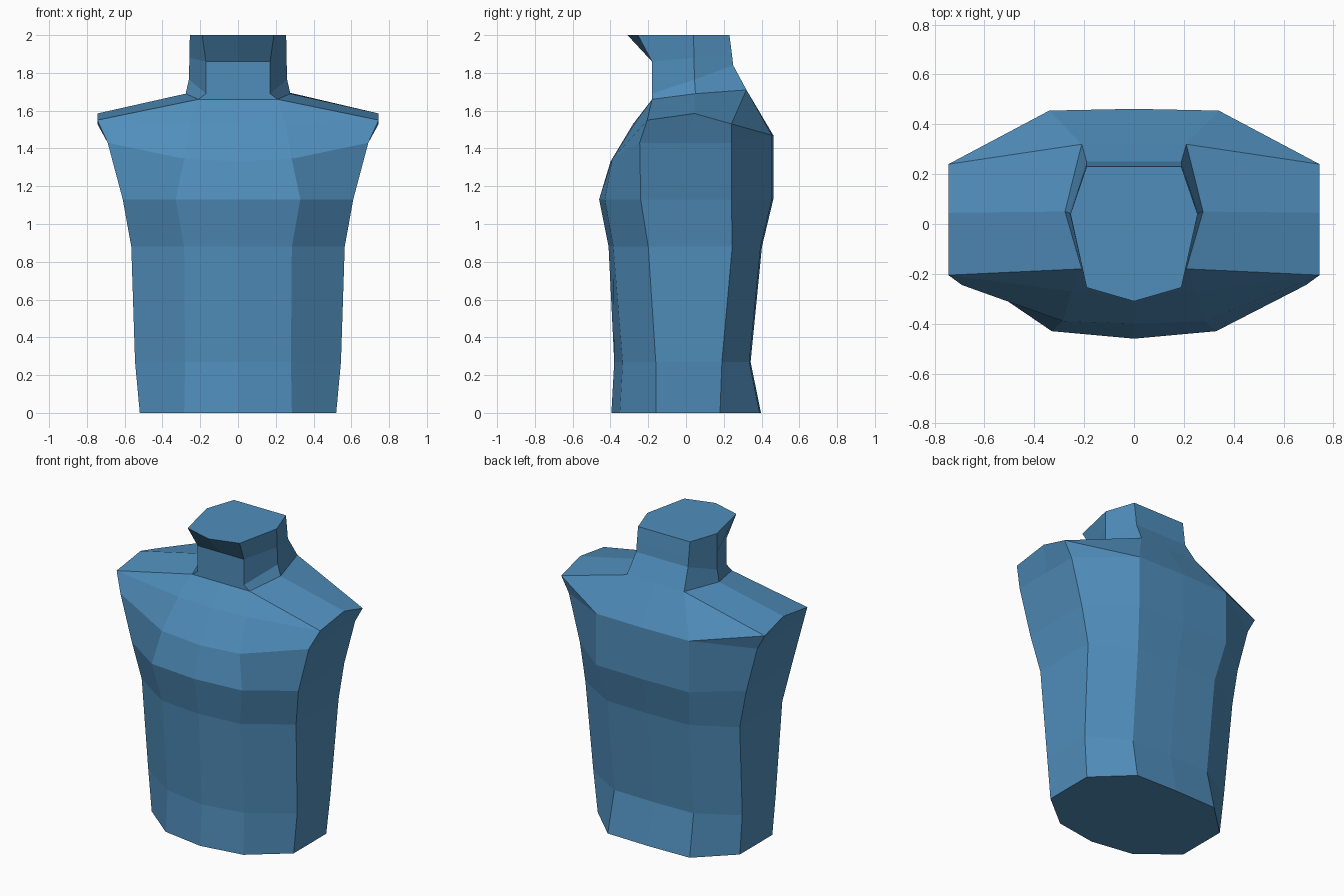
import bpy, bmesh

# Each half ring runs front centre -> right side -> back centre (7 points)
rings = []

# Torso: z, front centre y, front corner x/y, side x, side front/back y, back corner x/y
for z, fc, fx, fy, sx, sf, sb, bx, by in [
    (0.00, -0.395, 0.285, -0.35, 0.52, -0.16, 0.18, 0.30, 0.39),
    (0.27, -0.38, 0.28, -0.335, 0.545, -0.16, 0.19, 0.29, 0.335),
    (0.88, -0.41, 0.285, -0.385, 0.565, -0.20, 0.245, 0.30, 0.395),
    (1.13, -0.46, 0.33, -0.43, 0.61, -0.24, 0.24, 0.34, 0.455),
]:
    rings.append([(0, fc, z), (fx, fy, z), (sx, sf, z), (sx, (sf + sb) / 2, z),
                  (sx, sb, z), (bx, by, z), (0, by + 0.007, z)])

# Chest line and shoulder tips share the upper back edge
back = [(0.34, 0.455, 1.47), (0, 0.462, 1.47)]
rings.append([(0, -0.40, 1.33), (0.285, -0.39, 1.345), (0.69, -0.245, 1.43),
              (0.69, 0.0, 1.43), (0.69, 0.24, 1.43)] + back)
rings.append([(0, -0.28, 1.53), (0.25, -0.27, 1.535), (0.745, -0.205, 1.55),
              (0.745, 0.045, 1.585), (0.745, 0.24, 1.53)] + back)

# Neck: front centre y, then front, side and back corners as x, y, z
for fc, f, m, b in [
    (-0.18, (0.21, -0.18, 1.66), (0.277, 0.05, 1.69), (0.21, 0.32, 1.71)),
    (-0.18, (0.17, -0.18, 1.69), (0.26, 0.045, 1.765), (0.19, 0.25, 1.84)),
    (-0.18, (0.17, -0.18, 1.86), (0.257, 0.042, 1.88), (0.19, 0.243, 1.90)),
    (-0.31, (0.19, -0.255, 2.0), (0.255, 0.04, 2.0), (0.19, 0.23, 2.0)),
]:
    rings.append([(0, fc, f[2]), f, f, m, b, b, (0, b[1], b[2])])

# Mirror the half rings, bridge them and cap both ends
bm = bmesh.new()
loops = []
for half in rings:
    full = half + [(-x, y, z) for x, y, z in reversed(half[1:-1])]
    loops.append([bm.verts.new(p) for p in full])
for a, b in zip(loops, loops[1:]):
    n = len(a)
    for i in range(n):
        j = (i + 1) % n
        bm.faces.new((a[i], a[j], b[j], b[i]))
bm.faces.new(loops[0][::-1])
bm.faces.new(loops[-1])
bmesh.ops.remove_doubles(bm, verts=bm.verts[:], dist=0.0005)
bmesh.ops.recalc_face_normals(bm, faces=bm.faces[:])

mesh = bpy.data.meshes.new("torso_bust")
bm.to_mesh(mesh)
bm.free()
bust = bpy.data.objects.new("torso_bust", mesh)
bpy.context.collection.objects.link(bust)

# Blue body material
blue = bpy.data.materials.new("blue")
blue.diffuse_color = (0.08, 0.27, 0.50, 1)
mesh.materials.append(blue)
